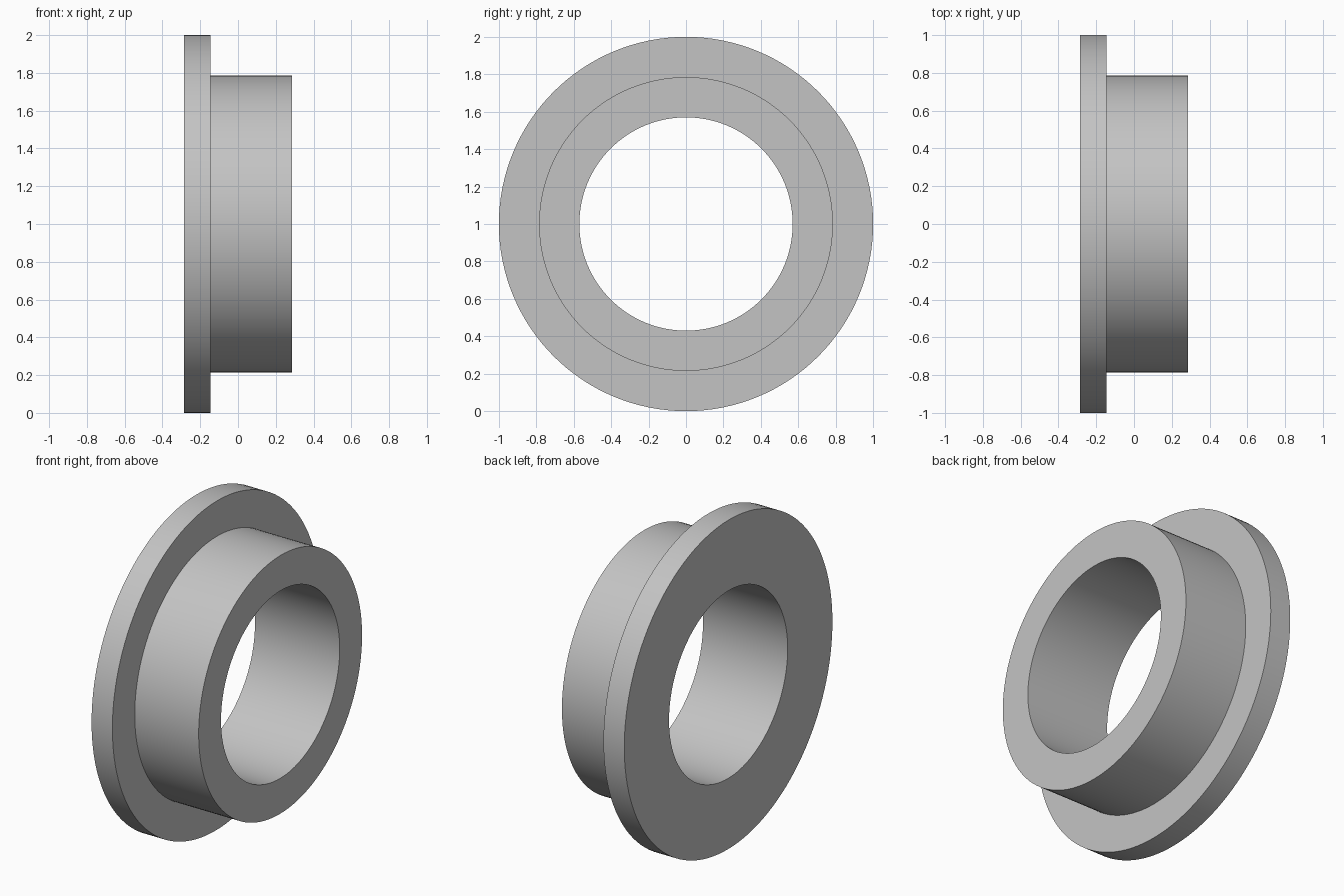
import bpy
import bmesh
import math

cube = bpy.data.objects.get("Cube")
if cube:
    bpy.data.objects.remove(cube, do_unlink=True)

SEGMENTS = 128
OUTER, SLEEVE, BORE = 1.0, 0.785, 0.57       # radii
BACK, STEP, FRONT = -0.285, -0.145, 0.285    # positions along the x axis

grey = bpy.data.materials.new("plain grey")
grey.use_nodes = True
colour = (0.55, 0.55, 0.55, 1)
grey.diffuse_color = colour
grey.node_tree.nodes["Principled BSDF"].inputs["Base Color"].default_value = colour

# Closed half section of the bushing, as (x, radius)
section = [(BACK, BORE), (BACK, OUTER), (STEP, OUTER),
           (STEP, SLEEVE), (FRONT, SLEEVE), (FRONT, BORE)]

# Turn the section about the x axis
bm = bmesh.new()
rings = []
for i in range(SEGMENTS):
    a = 2 * math.pi * i / SEGMENTS
    rings.append([bm.verts.new((x, r * math.cos(a), r * math.sin(a)))
                  for x, r in section])
for i, ring in enumerate(rings):
    after = rings[(i + 1) % SEGMENTS]
    for j in range(len(section)):
        k = (j + 1) % len(section)
        bm.faces.new((ring[j], ring[k], after[k], after[j]))
bmesh.ops.recalc_face_normals(bm, faces=bm.faces)

mesh = bpy.data.meshes.new("flanged_bushing")
bm.to_mesh(mesh)
bm.free()
mesh.materials.append(grey)

bushing = bpy.data.objects.new("flanged_bushing", mesh)
bushing.location.z = OUTER
bpy.context.collection.objects.link(bushing)

# Smooth round walls with sharp rims
bpy.ops.object.select_all(action="DESELECT")
bushing.select_set(True)
bpy.context.view_layer.objects.active = bushing
bpy.ops.object.shade_smooth_by_angle(angle=math.radians(30))
